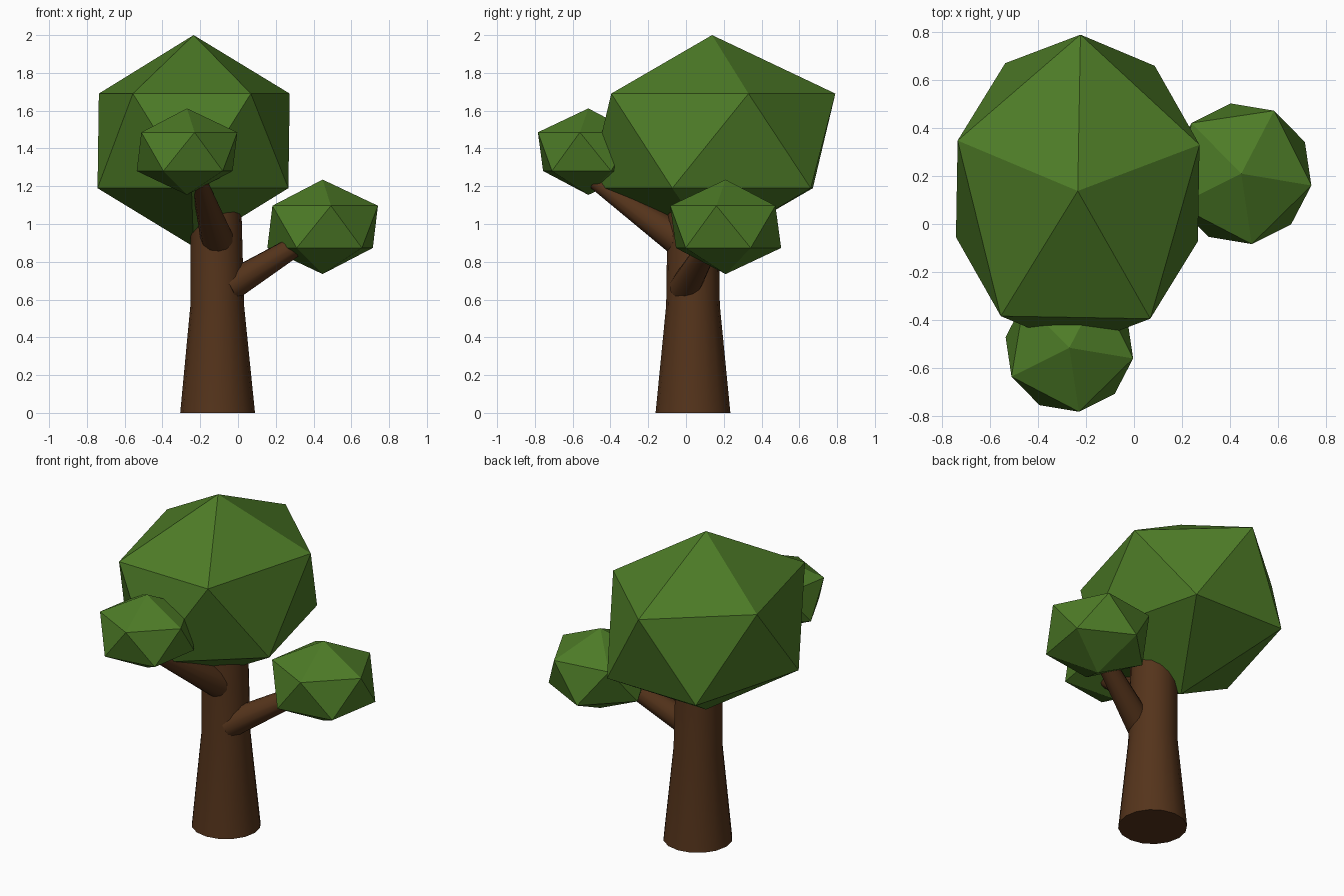
import bpy, bmesh, math
from mathutils import Vector, Matrix

if "Cube" in bpy.data.objects:
    bpy.data.objects.remove(bpy.data.objects["Cube"])


def material(name, rgb):
    m = bpy.data.materials.new(name)
    m.diffuse_color = (*rgb, 1)
    m.use_nodes = True
    m.node_tree.nodes["Principled BSDF"].inputs["Base Color"].default_value = m.diffuse_color
    return m


LEAF = material("leaf_green", (0.075, 0.20, 0.02))
BARK = material("bark_brown", (0.09, 0.034, 0.011))


def limb(name, rings, sides):
    """Capped tube through (centre, radius, ring normal) sections."""
    bm = bmesh.new()
    loops = []
    for centre, radius, normal in rings:
        rot = Vector((0, 0, 1)).rotation_difference(Vector(normal)).to_matrix()
        loops.append([bm.verts.new(Vector(centre) + rot @ Vector(
            (radius * math.cos(math.tau * i / sides),
             radius * math.sin(math.tau * i / sides), 0))) for i in range(sides)])
    for a, b in zip(loops, loops[1:]):
        for i in range(sides):
            j = (i + 1) % sides
            bm.faces.new((a[i], a[j], b[j], b[i]))
    bm.faces.new(loops[0][::-1])
    bm.faces.new(loops[-1])
    mesh = bpy.data.meshes.new(name)
    bm.to_mesh(mesh)
    bm.free()
    mesh.materials.append(BARK)
    ob = bpy.data.objects.new(name, mesh)
    bpy.context.collection.objects.link(ob)
    bpy.ops.object.select_all(action='DESELECT')
    ob.select_set(True)
    bpy.context.view_layer.objects.active = ob
    bpy.ops.object.shade_smooth_by_angle(angle=math.radians(40))


def branch(name, start, end, r0, r1):
    d = Vector(end) - Vector(start)
    limb(name, [(start, r0, d), (end, r1, d)], 12)


def foliage(name, centre, radii, turn):
    """Flat-faced icosahedron clump."""
    mat = (Matrix.Translation(centre) @ Matrix.Rotation(math.radians(turn), 4, 'Z')
           @ Matrix.Diagonal((*radii, 1)))
    bm = bmesh.new()
    bmesh.ops.create_icosphere(bm, subdivisions=1, radius=1, matrix=mat)
    mesh = bpy.data.meshes.new(name)
    bm.to_mesh(mesh)
    bm.free()
    mesh.materials.append(LEAF)
    bpy.context.collection.objects.link(bpy.data.objects.new(name, mesh))


# Trunk: flared foot, straight upper part ending inside the crown
UP = (0, 0, 1)
limb("trunk", [((-0.108, 0.037, 0), 0.198, UP),
               ((-0.11, 0.037, 0.57), 0.142, UP),
               ((-0.117, 0.037, 1.12), 0.134, UP)], 16)

# Side branches, each ending inside its foliage clump
branch("right_branch", (-0.06, -0.01, 0.66), (0.42, 0.16, 0.955), 0.082, 0.046)
branch("front_branch", (-0.11, -0.04, 0.92), (-0.205, -0.48, 1.225), 0.088, 0.042)

# Foliage
foliage("crown_foliage", (-0.235, 0.138, 1.44), (0.73, 0.594, 0.56), 89)
foliage("right_foliage", (0.448, 0.21, 0.985), (0.332, 0.332, 0.25), -9.5)
foliage("front_foliage", (-0.27, -0.517, 1.383), (0.302, 0.302, 0.229), -9.5)
